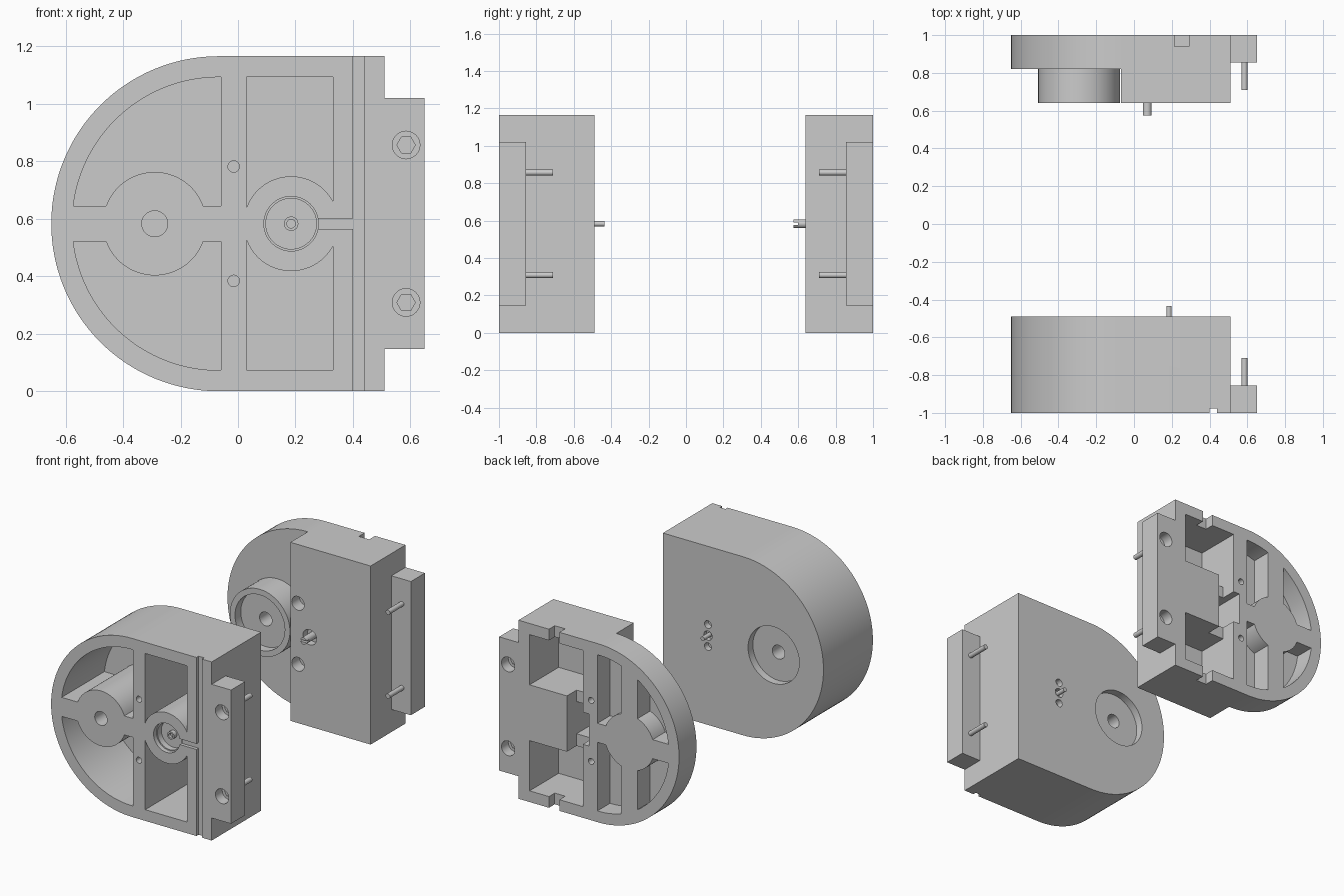
import bpy, bmesh
from math import cos, sin, radians, asin, acos, degrees

if "Cube" in bpy.data.objects:
    bpy.data.objects.remove(bpy.data.objects["Cube"])

H, ZC = 1.166, 0.583           # height and mid height
AX = -0.067                    # centre of the rounded end
HUB = -0.29                    # centre of the hub


def arc(cx, cz, r, a0, a1, n=24):
    return [(cx + r * cos(radians(a0 + (a1 - a0) * i / n)),
             cz + r * sin(radians(a0 + (a1 - a0) * i / n))) for i in range(n + 1)]


def circle(cx, cz, r, n=48):
    return arc(cx, cz, r, 0, 360, n)[:-1]


def rect(x0, x1, z0, z1):
    return [(x0, z0), (x1, z0), (x1, z1), (x0, z1)]


def flip(pts):
    return [(x, H - z) for x, z in pts]


def prism(name, pts, y0, y1):
    """Extrude an x-z outline from y0 to y1."""
    bm = bmesh.new()
    face = bm.faces.new([bm.verts.new((x, y0, z)) for x, z in pts])
    new = bmesh.ops.extrude_face_region(bm, geom=[face])["geom"]
    for v in new:
        if isinstance(v, bmesh.types.BMVert):
            v.co.y = y1
    bmesh.ops.recalc_face_normals(bm, faces=bm.faces)
    me = bpy.data.meshes.new(name)
    bm.to_mesh(me)
    bm.free()
    ob = bpy.data.objects.new(name, me)
    bpy.context.collection.objects.link(ob)
    return ob


def combine(ob, pts, y0, y1, op):
    tool = prism("cutter", pts, y0, y1)
    tool.hide_render = True
    m = ob.modifiers.new("bool", 'BOOLEAN')
    m.operation, m.object, m.solver = op, tool, 'EXACT'
    bpy.context.view_layer.objects.active = ob
    bpy.ops.object.modifier_apply(modifier=m.name)
    bpy.data.objects.remove(tool)


def add(ob, pts, y0, y1):
    combine(ob, pts, y0, y1, 'UNION')


def cut(ob, pts, y0, y1):
    combine(ob, pts, y0, y1, 'DIFFERENCE')


def cut_pair(ob, pts, y0, y1):
    cut(ob, pts, y0, y1)
    cut(ob, flip(pts), y0, y1)


outline = arc(AX, ZC, 0.583, 90, 270, 64) + [(0.51, 0), (0.51, H)]
flange = rect(0.45, 0.65, 0.147, 1.02)
R, HR, S = 0.51, 0.18, 0.062   # pocket radius, hub radius, half spoke
a_out, a_hub = degrees(asin(S / R)), degrees(asin(S / HR))

# Front housing body
front = prism("front_housing", outline, -1, -0.49)
add(front, flange, -1, -0.855)

# Hollow pockets of the front housing
left_pocket = ([(-0.06, ZC + S), (-0.06, ZC + R)] + arc(AX, ZC, R, 90, 180 - a_out, 40)
               + arc(HUB, ZC, HR, 180 - a_hub, a_hub, 32))
cut_pair(front, left_pocket, -1.1, -0.56)
BX, BR = 0.185, 0.165
b0, b1 = degrees(acos(-0.155 / BR)), degrees(acos(0.145 / BR))
cut_pair(front, [(0.33, ZC + R), (0.03, ZC + R)] + arc(BX, ZC, BR, b0, b1), -1.1, -0.56)

# Grooves, recesses and holes of the front housing
cut(front, rect(0.40, 0.44, -0.1, 1.3), -1.1, -0.978)
cut(front, rect(0.25, 0.41, 0.565, 0.602), -1.1, -0.978)
cut(front, circle(BX, ZC, 0.095), -1.1, -0.97)
cut(front, circle(BX, ZC, 0.088), -1.1, -0.93)
cut(front, circle(HUB, ZC, 0.185, 64), -0.54, -0.4)
cut(front, circle(HUB, ZC, 0.045), -1.1, -0.4)
cut_pair(front, circle(-0.015, 0.782, 0.02, 24), -1.1, -0.9)
cut_pair(front, circle(BX, ZC + 0.072, 0.025, 24), -0.53, -0.4)
cut(front, circle(BX, ZC, 0.03, 24), -0.52, -0.4)

# Rear housing body with thick block and hub boss
rear = prism("rear_housing", outline, 0.82, 1)
add(rear, rect(-0.07, 0.51, 0, H), 0.64, 1)
add(rear, circle(HUB, ZC, 0.217, 64), 0.64, 0.9)
add(rear, flange, 0.855, 1)

# Wheel-like pockets on the back
SX0, SX1 = HUB - 0.06, HUB + 0.06
h = degrees(acos(0.06 / HR))
slot = ([(-0.06, ZC + S), (-0.06, ZC + R)]
        + arc(AX, ZC, R, 90, degrees(acos((SX1 - AX) / R)), 12)
        + arc(HUB, ZC, HR, h, a_hub, 12))
quarter = (arc(AX, ZC, R, degrees(acos((SX0 - AX) / R)), 180 - a_out)
           + arc(HUB, ZC, HR, 180 - a_hub, 180 - h, 12))
cut_pair(rear, slot, 0.87, 1.1)
cut_pair(rear, quarter, 0.87, 1.1)

# Block pockets, wire notches and mechanism cavity
cut_pair(rear, rect(0.045, 0.43, 0.765, ZC + R), 0.70, 1.1)
cut_pair(rear, rect(0.215, 0.29, 1.0, 1.3), 0.94, 1.1)
cut(rear, rect(0.045, 0.16, 0.39, 0.775), 0.90, 1.1)
cut(rear, rect(0.0, 0.16, 0.48, 0.69), 0.74, 1.1)

# Recesses and holes of the rear housing
cut(rear, circle(HUB, ZC, 0.18, 64), 0.5, 0.70)
cut(rear, circle(HUB, ZC, 0.045), 0.5, 0.82)
cut_pair(rear, circle(-0.015, 0.782, 0.045, 32), 0.5, 0.72)
cut_pair(rear, circle(-0.015, 0.782, 0.02, 24), 0.5, 1.1)
cut(rear, circle(0.07, ZC, 0.05, 32), 0.5, 0.69)

# Flange screw holes with hexagonal sockets, and their pins
parts = [front, rear]
for body, s, label in ((front, -1, "front"), (rear, 1, "rear")):
    cut_pair(body, circle(0.585, 0.857, 0.048, 40), s * 1.1, s * 0.93)
    cut_pair(body, circle(0.585, 0.857, 0.032, 6), s * 1.1, s * 0.90)
    for i, z in enumerate((0.857, 0.309)):
        parts.append(prism(f"{label}_flange_pin_{i}", circle(0.585, z, 0.016, 24),
                           s * 0.87, s * 0.71))

# Shafts
parts.append(prism("front_shaft", circle(BX, ZC, 0.014, 24), -0.53, -0.435))
spindle = prism("front_spindle", circle(BX, ZC, 0.025, 24), -0.96, -0.9)
cut(spindle, circle(BX, ZC, 0.015, 24), -1.1, -0.94)
drive = prism("rear_drive_shaft", circle(0.07, ZC, 0.023, 24), 0.575, 0.72)
cut(drive, rect(0.0, 0.14, ZC - 0.006, ZC + 0.006), 0.5, 0.60)
parts += [spindle, drive]

# Smooth curved walls, keep edges sharp
bpy.ops.object.select_all(action='DESELECT')
for ob in parts:
    ob.select_set(True)
bpy.context.view_layer.objects.active = front
bpy.ops.object.shade_smooth_by_angle(angle=radians(30))
